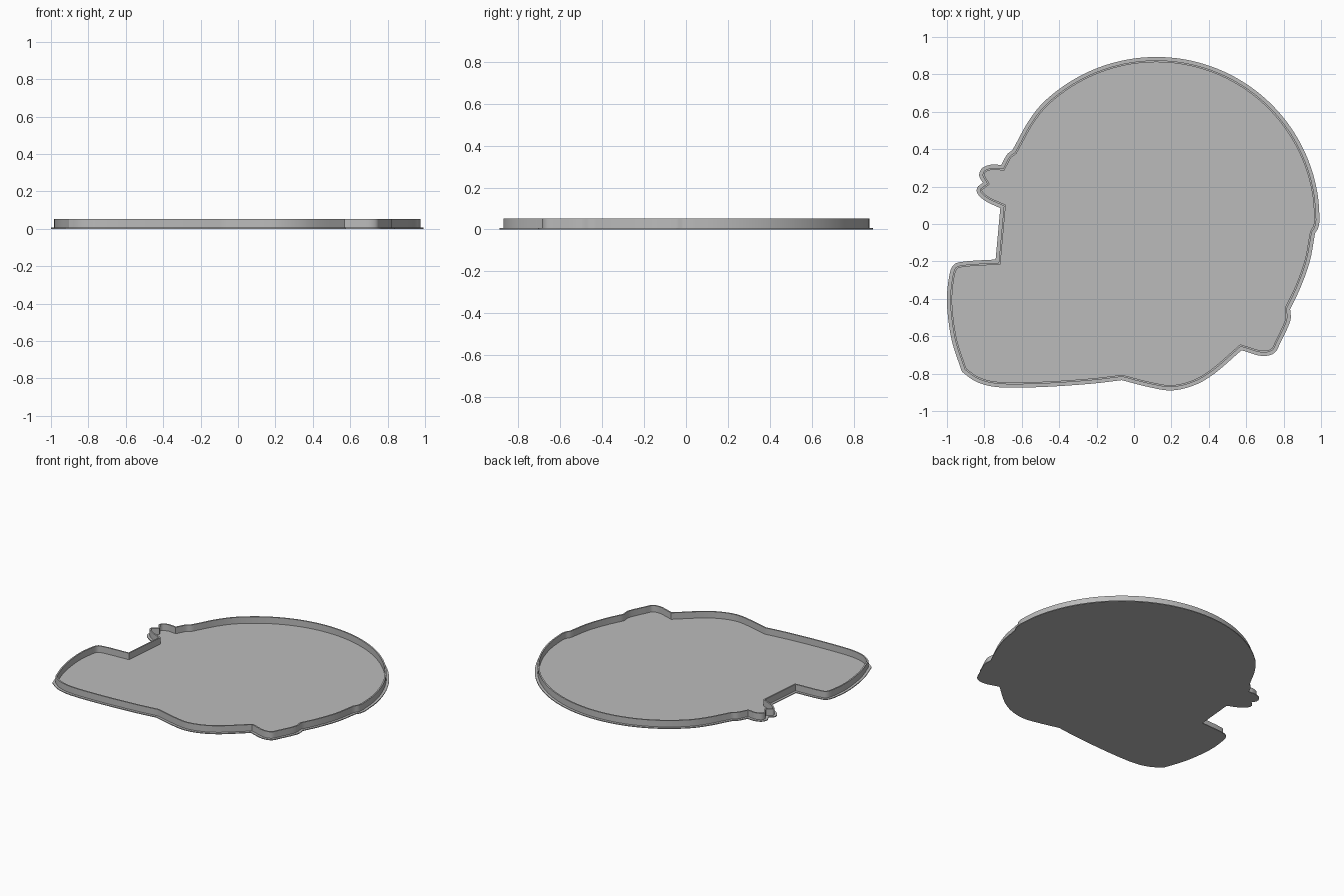
import bpy
import bmesh
from math import cos, sin, radians
from mathutils import Vector

cube = bpy.data.objects.get("Cube")
if cube:
    bpy.data.objects.remove(cube, do_unlink=True)

grey = bpy.data.materials.new("plain_grey")
grey.use_nodes = True
grey.diffuse_color = (0.5, 0.5, 0.5, 1)
grey.node_tree.nodes["Principled BSDF"].inputs["Base Color"].default_value = (0.5, 0.5, 0.5, 1)

# Outline as smooth runs, counter-clockwise; each run starts at the corner ending the last
dome = [(0.12 + 0.873 * cos(radians(a)), 0.02 + 0.873 * sin(radians(a)))
        for a in range(0, 136, 9)]
RUNS = [
    dome + [(-0.57, 0.54), (-0.62, 0.45), (-0.65, 0.395)],
    [(-0.68, 0.37), (-0.71, 0.315)],
    [(-0.76, 0.318), (-0.81, 0.3), (-0.828, 0.26), (-0.808, 0.22)],
    [(-0.838, 0.195), (-0.835, 0.16), (-0.79, 0.12), (-0.715, 0.085)],
    [(-0.74, -0.19)],
    [(-0.9, -0.2), (-0.965, -0.22), (-0.99, -0.29), (-1.0, -0.43),
     (-0.975, -0.62), (-0.92, -0.79)],
    [(-0.84, -0.845), (-0.72, -0.873), (-0.5, -0.872), (-0.24, -0.855), (-0.065, -0.835)],
    [(0.08, -0.872), (0.2, -0.89), (0.32, -0.863), (0.43, -0.8), (0.575, -0.675)],
    [(0.68, -0.705), (0.75, -0.69), (0.785, -0.63), (0.835, -0.52), (0.835, -0.455)],
    [(0.89, -0.34), (0.94, -0.2), (0.968, -0.05)],
    [(0.985, -0.02), (0.993, 0.02)],
]


def smooth_run(points, steps=5):
    """Catmull-Rom curve through the points, leaving out the first one."""
    p = [Vector(q) for q in points]
    p = [2 * p[0] - p[1]] + p + [2 * p[-1] - p[-2]]
    out = []
    for a, b, c, d in zip(p, p[1:], p[2:], p[3:]):
        for i in range(1, steps + 1):
            t = i / steps
            out.append(0.5 * (2 * b + (c - a) * t + (2 * a - 5 * b + 4 * c - d) * t ** 2
                              + (3 * b - a - 3 * c + d) * t ** 3))
    return out


def inset(points, amount):
    """Move a counter-clockwise loop inwards, with limited mitres."""
    out = []
    for i, q in enumerate(points):
        e1 = (q - points[i - 1]).normalized()
        e2 = (points[(i + 1) % len(points)] - q).normalized()
        n1, n2 = Vector((-e1.y, e1.x)), Vector((-e2.y, e2.x))
        n = (n1 + n2).normalized()
        out.append(q + n * amount / max(n.dot(n1), 0.6))
    return out


def loft(name, sections, close_ring=False):
    """Bridge loops given as (points, height); cap the ends or join them in a ring."""
    bm = bmesh.new()
    loops = [[bm.verts.new((q.x, q.y, z)) for q in pts] for pts, z in sections]
    pairs = list(zip(loops, loops[1:]))
    if close_ring:
        pairs.append((loops[-1], loops[0]))
    else:
        bm.faces.new(loops[0][::-1])
        bm.faces.new(loops[-1])
    n = len(loops[0])
    for lo, hi in pairs:
        for i in range(n):
            j = (i + 1) % n
            bm.faces.new((lo[i], lo[j], hi[j], hi[i]))
    bmesh.ops.recalc_face_normals(bm, faces=bm.faces)
    mesh = bpy.data.meshes.new(name)
    bm.to_mesh(mesh)
    bm.free()
    mesh.materials.append(grey)
    obj = bpy.data.objects.new(name, mesh)
    bpy.context.collection.objects.link(obj)
    bpy.ops.object.select_all(action="DESELECT")
    obj.select_set(True)
    bpy.context.view_layer.objects.active = obj
    bpy.ops.object.shade_smooth_by_angle(angle=radians(30))
    return obj


outline = []
corner = RUNS[-1][-1]
for run in RUNS:
    start = [] if run[0] == corner else [corner]
    outline += smooth_run(start + run)
    corner = run[-1]

BASE, TOP = 0.006, 0.052
wall_outer, wall_inner = inset(outline, 0.018), inset(outline, 0.028)

# Thin plate whose edge sticks out as a narrow flange
loft("base_plate", [(outline, 0), (outline, BASE)])

# Upright wall following the outline
loft("rim_wall", [(wall_outer, BASE), (wall_outer, TOP), (wall_inner, TOP), (wall_inner, BASE)],
     close_ring=True)
